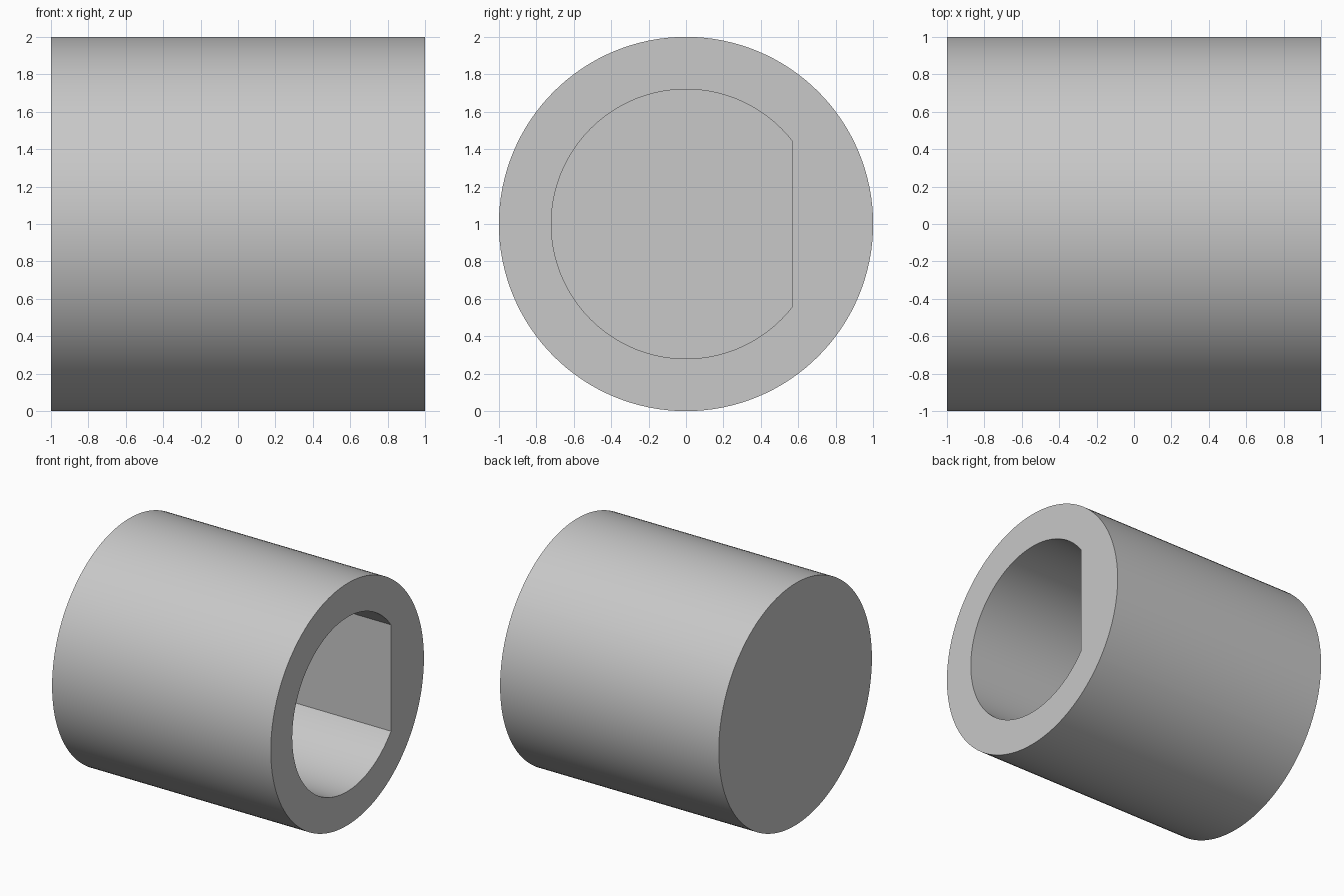
import bpy
import bmesh
from math import acos, cos, sin, pi, radians

cube = bpy.data.objects.get("Cube")
if cube:
    bpy.data.objects.remove(cube, do_unlink=True)

OUTER_R = 1.0
BORE_R = 0.72
FLAT_Y = 0.57      # flat side of the D-shaped bore
FLOOR_X = -0.72    # blind end of the bore
SEGMENTS = 128

# Plain grey material
grey = bpy.data.materials.new("light grey")
grey.use_nodes = True
colour = (0.58, 0.58, 0.58, 1)
grey.diffuse_color = colour
grey.node_tree.nodes["Principled BSDF"].inputs["Base Color"].default_value = colour

# Shared angles, with extra ones at the two corners of the flat
corner = acos(FLAT_Y / BORE_R)
angles = sorted([2 * pi * i / SEGMENTS for i in range(SEGMENTS)]
                + [corner, 2 * pi - corner])

bm = bmesh.new()


def ring(x, radius, flat):
    """Closed loop of vertices around the x axis, cut off at y = flat."""
    return [bm.verts.new((x, min(radius * cos(a), flat), 1 + radius * sin(a)))
            for a in angles]


# Closed end, outer wall, open rim, bore wall, bore floor
rings = [ring(-1, OUTER_R, OUTER_R), ring(1, OUTER_R, OUTER_R),
         ring(1, BORE_R, FLAT_Y), ring(FLOOR_X, BORE_R, FLAT_Y)]
for first, second in zip(rings, rings[1:]):
    for i in range(len(angles)):
        j = (i + 1) % len(angles)
        bm.faces.new((first[i], first[j], second[j], second[i]))
bm.faces.new(rings[0])
bm.faces.new(rings[-1])
bmesh.ops.recalc_face_normals(bm, faces=bm.faces)

mesh = bpy.data.meshes.new("sleeve")
bm.to_mesh(mesh)
bm.free()
mesh.materials.append(grey)

sleeve = bpy.data.objects.new("sleeve", mesh)
bpy.context.collection.objects.link(sleeve)
bpy.ops.object.select_all(action='DESELECT')
sleeve.select_set(True)
bpy.context.view_layer.objects.active = sleeve
bpy.ops.object.shade_smooth_by_angle(angle=radians(30))
